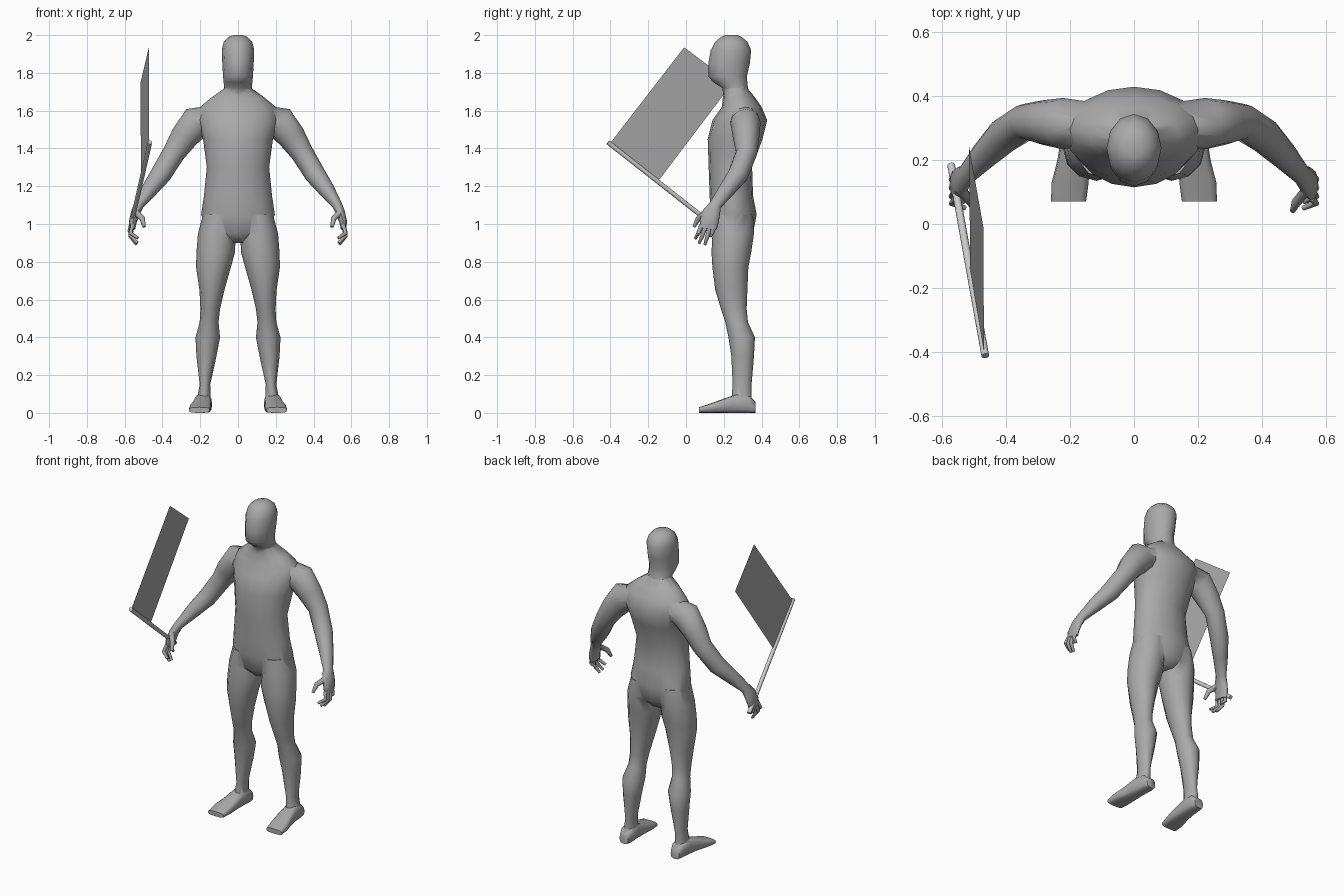
import bpy, math
from mathutils import Vector

if "Cube" in bpy.data.objects:
    bpy.data.objects.remove(bpy.data.objects["Cube"])

X, Y, Z = Vector((1, 0, 0)), Vector((0, 1, 0)), Vector((0, 0, 1))


def material(name, v):
    m = bpy.data.materials.new(name)
    m.diffuse_color = (v, v, v, 1)
    m.use_nodes = True
    m.node_tree.nodes["Principled BSDF"].inputs["Base Color"].default_value = m.diffuse_color
    return m


grey = material("plain grey", 0.4)
pole_grey = material("light grey", 0.6)


def make(name, verts, faces, mat):
    me = bpy.data.meshes.new(name)
    me.from_pydata(verts, [], faces)
    ob = bpy.data.objects.new(name, me)
    bpy.context.collection.objects.link(ob)
    me.materials.append(mat)
    return ob


def loft(name, rings, ref=Y, axis=None, sides=12, side=1, power=1.0, mat=grey):
    """Closed skin through elliptical rings (x, y, z, half_u, half_v)."""
    centres = [Vector(r[:3]) for r in rings]
    verts, faces, last = [], [], len(rings) - 1
    for i, (c, r) in enumerate(zip(centres, rings)):
        t = axis or (centres[min(i + 1, last)] - centres[max(i - 1, 0)]).normalized()
        v = (ref - t * ref.dot(t)).normalized()
        u = v.cross(t)
        for k in range(sides):
            a = 2 * math.pi * k / sides
            ca, sa = math.cos(a), math.sin(a)
            p = c + u * r[3] * math.copysign(abs(ca) ** power, ca) \
                  + v * r[4] * math.copysign(abs(sa) ** power, sa)
            verts.append((p.x * side, p.y, p.z))
    for i in range(last):
        for k in range(sides):
            n = (k + 1) % sides
            faces.append((i * sides + k, i * sides + n, (i + 1) * sides + n, (i + 1) * sides + k))
    faces.append(tuple(range(sides))[::-1])
    faces.append(tuple(range(last * sides, (last + 1) * sides)))
    if side < 0:
        faces = [f[::-1] for f in faces]
    ob = make(name, verts, faces, mat)
    bpy.context.view_layer.objects.active = ob
    bpy.ops.object.mode_set(mode='EDIT')
    bpy.ops.mesh.select_all(action='SELECT')
    bpy.ops.mesh.normals_make_consistent(inside=False)
    bpy.ops.object.mode_set(mode='OBJECT')
    return ob


def smooth(ob, deg):
    bpy.ops.object.select_all(action='DESELECT')
    ob.select_set(True)
    bpy.context.view_layer.objects.active = ob
    bpy.ops.object.shade_smooth_by_angle(angle=math.radians(deg))


# torso: centre y, half width, half depth by height
torso = [(0.90, .255, .07, .06), (0.95, .25, .16, .105), (1.05, .252, .195, .122),
         (1.15, .24, .18, .115), (1.30, .235, .165, .115), (1.45, .26, .185, .145),
         (1.55, .285, .215, .145), (1.62, .295, .20, .105), (1.67, .28, .14, .085),
         (1.72, .265, .07, .06)]
body = loft("body", [(0, y, z, w, d) for z, y, w, d in torso], axis=Z, sides=16)

# head and neck
head = [(1.64, .28, .08, .075), (1.72, .26, .073, .068), (1.75, .235, .076, .09),
        (1.78, .221, .079, .101), (1.85, .228, .083, .11), (1.92, .238, .086, .107),
        (1.965, .24, .075, .085), (1.99, .24, .05, .055), (2.0, .24, .025, .03)]
parts = [loft("head", [(0, y, z, w, d) for z, y, w, d in head], axis=Z)]

leg = [(.10, .25, 1.05, .085, .105), (.112, .25, .95, .10, .11), (.118, .24, .85, .102, .105),
       (.13, .235, .77, .092, .095), (.138, .24, .65, .066, .085), (.147, .253, .55, .052, .068),
       (.153, .268, .48, .05, .06), (.16, .295, .40, .065, .07), (.167, .30, .30, .053, .06),
       (.175, .297, .15, .028, .05), (.18, .295, .09, .034, .053), (.18, .295, .04, .036, .053)]

# foot: y, centre x, half width, height
foot = [(.368, .18, .03, .06), (.335, .18, .043, .09), (.27, .185, .044, .10),
        (.20, .19, .05, .075), (.13, .20, .058, .05), (.07, .205, .055, .03)]

arm = [(.12, .31, 1.57, .06, .07), (.225, .315, 1.535, .088, .08), (.285, .318, 1.46, .074, .07),
       (.34, .32, 1.375, .06, .057), (.41, .275, 1.26, .055, .055), (.47, .215, 1.18, .043, .044),
       (.525, .155, 1.10, .027, .033), (.543, .135, 1.06, .024, .047),
       (.557, .122, 1.01, .021, .05), (.558, .118, .975, .014, .044)]

# fingers from index to little: base y, tip x, y, z
fingers = [(.082, .530, .05, .925), (.105, .533, .07, .90),
           (.128, .537, .10, .892), (.150, .545, .13, .935)]

for s in (1, -1):
    parts.append(loft("leg", leg, axis=Z, side=s))
    parts.append(loft("foot", [(x, y, h / 2, w, h / 2) for y, x, w, h in foot],
                      ref=Z, axis=Y, side=s, power=.6))
    parts.append(loft("arm", arm, side=s))
    for by, tx, ty, tz in fingers:
        parts.append(loft("finger", [(.557, by, .995, .011, .012),
                                     (.570, (by + ty) / 2, (.98 + tz) / 2, .011, .011),
                                     (tx, ty, tz, .008, .008)], sides=8, side=s))
    parts.append(loft("thumb", [(.545, .11, 1.065, .017, .017), (.507, .066, 1.03, .015, .015),
                                (.497, .042, .985, .009, .009)], sides=8, side=s))

# fuse the parts into one skin
bpy.context.view_layer.objects.active = body
for p in parts:
    m = body.modifiers.new("join", 'BOOLEAN')
    m.operation, m.solver, m.object = 'UNION', 'EXACT', p
    bpy.ops.object.modifier_apply(modifier=m.name)
    bpy.data.objects.remove(p)
smooth(body, 60)

# flag pole through the right hand
pole = loft("flag_pole", [(-.573, .185, .962, .012, .012), (-.466, -.413, 1.432, .012, .012)],
            ref=Z, mat=pole_grey)
smooth(pole, 40)

# flag: one flat sheet
make("flag", [(-.47, -.40, 1.43), (-.472, -.01, 1.935), (-.517, .245, 1.745), (-.513, -.145, 1.23)],
     [(0, 1, 2, 3)], grey)
